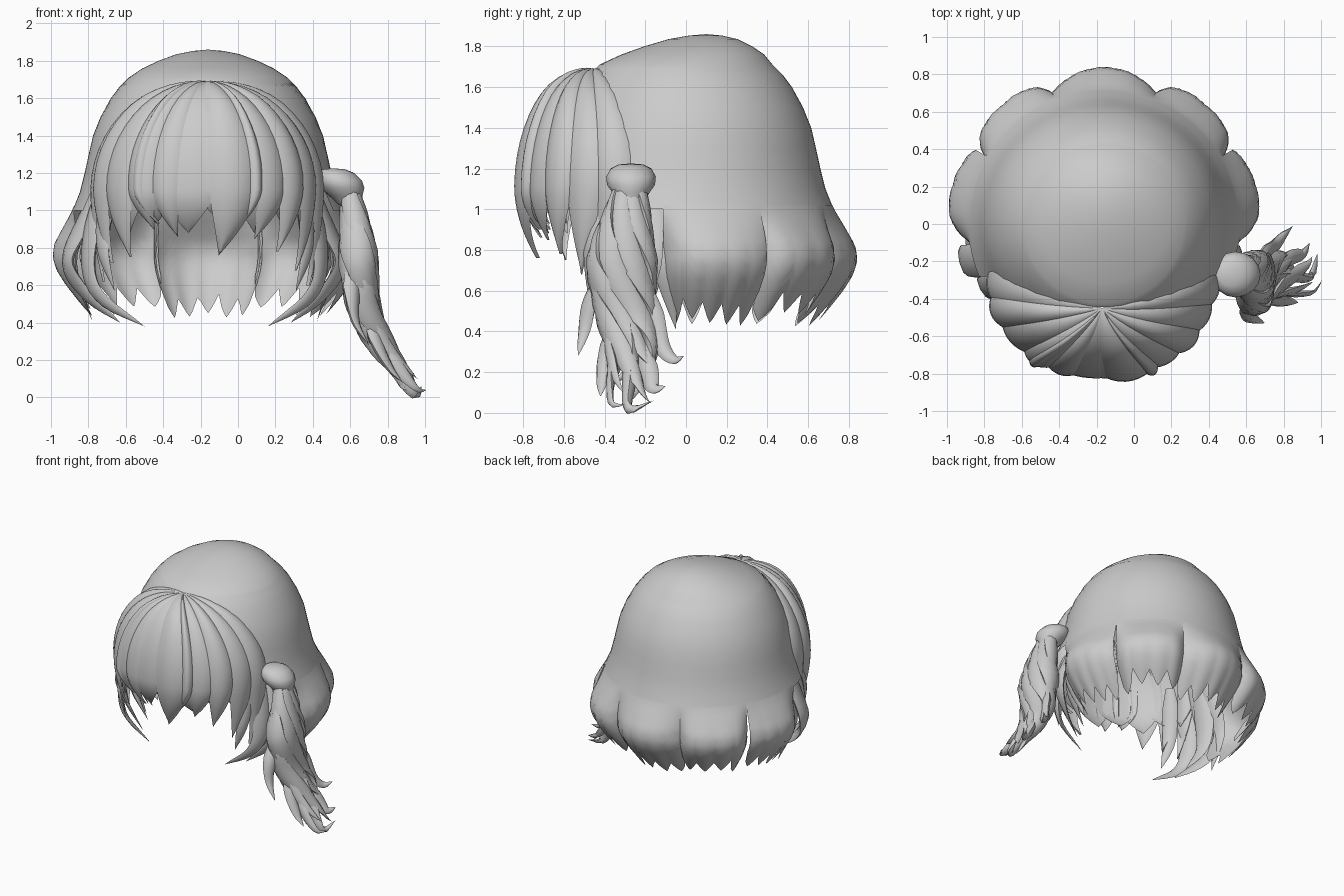
import bpy, bmesh, math, random
from math import sin, cos, pi, radians
from mathutils import Vector

random.seed(4)
if "Cube" in bpy.data.objects:
    bpy.data.objects.remove(bpy.data.objects["Cube"])

hair = bpy.data.materials.new("hair_grey")
hair.use_nodes = True
GREY = (0.6, 0.6, 0.6, 1)
hair.diffuse_color = GREY
hair.node_tree.nodes["Principled BSDF"].inputs["Base Color"].default_value = GREY

CX = -0.16  # head axis
# Head outline: (height, radius)
OUTLINE = [(1.86, 0), (1.853, .08), (1.835, .17), (1.8, .265), (1.76, .35), (1.71, .425),
           (1.69, .445), (1.66, .475), (1.6, .52), (1.5, .575), (1.4, .615), (1.3, .638),
           (1.2, .66), (1.1, .685), (1.0, .725), (.9, .785), (.82, .83), (.75, .84),
           (.68, .82), (.6, .77), (.5, .69), (.4, .6)]


def radius(z):
    for (z0, r0), (z1, r1) in zip(OUTLINE, OUTLINE[1:]):
        if z >= z1:
            return r0 + (r1 - r0) * (z0 - z) / (z0 - z1)
    return OUTLINE[-1][1]


def grid(name, rows, closed=False):
    """Skin a list of point rows into one smooth mesh object."""
    bm = bmesh.new()
    vs = [[bm.verts.new(p) for p in row] for row in rows]
    n = len(rows[0])
    for a, b in zip(vs, vs[1:]):
        for j in range(n if closed else n - 1):
            k = (j + 1) % n
            bm.faces.new((a[j], a[k], b[k], b[j]))
    bmesh.ops.remove_doubles(bm, verts=bm.verts, dist=0.0005)
    bmesh.ops.recalc_face_normals(bm, faces=bm.faces)
    me = bpy.data.meshes.new(name)
    bm.to_mesh(me)
    bm.free()
    me.materials.append(hair)
    me.shade_smooth()
    me.set_sharp_from_angle(angle=radians(50))
    ob = bpy.data.objects.new(name, me)
    bpy.context.collection.objects.link(ob)


def spline(pts, t):
    """Catmull-Rom point at t in 0..1."""
    p = [Vector(q) for q in pts]
    p = [2 * p[0] - p[1]] + p + [2 * p[-1] - p[-2]]
    f = t * (len(pts) - 1)
    i = min(int(f), len(pts) - 2)
    u = f - i
    a, b, c, d = p[i:i + 4]
    return 0.5 * (2 * b + (c - a) * u + (2 * a - 5 * b + 4 * c - d) * u * u
                  + (3 * b - a - 3 * c + d) * u ** 3)


def lock(name, pts, width, thick, outs=None, steps=18):
    """Tapered lock of hair, flat against the outward direction."""
    rows = []
    for i in range(steps + 1):
        t = i / steps
        p = spline(pts, t)
        tan = (spline(pts, min(1, t + .02)) - spline(pts, max(0, t - .02))).normalized()
        out = spline(outs, t) if outs else Vector((p.x - CX, p.y, 0))
        side = tan.cross(out).normalized()
        out = side.cross(tan)
        f = min(1, .45 + 2 * t) * (1 - t ** 2.5)
        rows.append([p + side * width * f * cos(k * pi / 4) + out * thick * f * sin(k * pi / 4)
                     for k in range(8)])
    grid(name, rows, closed=True)


# Crown: dome leaning back at the top, cut away at the front along the parting
rows = []
for z, r in OUTLINE[:15]:
    cy = max(0, z - 1.71) * .67
    edge = min(-.28, -.46 + (1.71 - z) * .31)
    a = math.asin(min(1, -edge / r)) if z < 1.71 else pi / 2
    rows.append([(CX + r * cos(th), cy + r * sin(th), z)
                 for th in (-a + (pi + 2 * a) * j / 64 for j in range(65))])
grid("crown", rows)


# Back panels: bulging lobes with a spiky hem; dips pull in the two side edges
def panel(name, start, end, dips, power, spikes, flip=False):
    cols, count = spikes * 6, 16
    tips = [random.uniform(.42, .5) for _ in range(spikes)]
    rows = []
    for i in range(count + 1):
        v = i / count
        row = []
        for j in range(cols + 1):
            s = 2 * j / cols - 1
            k = min(j // 6, spikes - 1)
            tri = abs((j - k * 6) / 3 - 1)
            hem = tips[k] + (.1 if 0 < j < cols else .17) * tri ** 1.3
            z = 1.02 + (hem - 1.02) * v
            g = min(1, max(0, (1.0 - z) / .2))
            r = radius(z) + .002 - dips[s > 0] * g * abs(s) ** power
            r -= .012 * tri * v * v
            th = radians(start + (end - start) * (s + 1) / 2)
            row.append((CX + r * cos(th) * (-1 if flip else 1), r * sin(th), z))
        rows.append(row)
    grid(name, rows)


panel("back_panel_centre", 67, 113, (.095, .095), 2, 5)
for side, flip in (("left", False), ("right", True)):
    panel(f"{side}_back_panel", 30, 69, (.09, .09), 4, 4, flip)
    panel(f"{side}_side_panel", -9, 30, (.14, .04), 2.5, 5, flip)


# Bangs: ribbons fanning from the parting over the forehead
def bang(name, phi, half, tip, lift=.02, sweep=0):
    rows, count = [], 22
    for i in range(count + 1):
        t = i / count
        q = max(0, (t - .6) / .4)
        a = min(1, t / .6) * pi / 2
        w = half * (1 - max(0, (t - .45) / .55) ** 1.7)
        row = []
        for j in range(9):
            s = j / 4 - 1
            f = radians(phi + sweep * (1 - t) * t * 4 + w * s)
            x = -.17 + .61 * sin(f) * sin(a) * (1 - .08 * q * q)
            y = -.45 + sin(a) * (.15 - .535 * cos(f)) + .1 * q * q * cos(f)
            z = 1.1 + .605 * cos(a) - (1.1 - tip) * q
            n = Vector((sin(f) * sin(a), -cos(f) * sin(a), cos(a)))
            h = lift * (1 - s * s) * min(1, t * 4) * (1 - .5 * q)
            row.append(Vector((x, y, z)) + n * (h - .015))
        rows.append(row)
    grid(name, rows)


for n in range(10):  # under layer
    bang(f"under_bang_{n + 1}", -86 + n * 19, 17, .88 + .05 * (n % 2), .008)
BANGS = [(-82, 13, .62), (-65, 12, .72), (-47, 13, .75), (-30, 10, .9), (-16, 9, .86),
         (7, 15, .76), (28, 11, .85), (43, 11, .78), (60, 12, .68), (78, 13, .6)]
for n, (phi, half, tip) in enumerate(BANGS):
    bang(f"bang_{n + 1}", phi, half, tip, .025 + .012 * (n % 2), -6 if phi < 0 else 8)
bang("raised_bang_right", -27, 5, .93, .05, -9)
bang("raised_bang_left", 17, 5, .9, .045, 9)

# Side locks, mirrored about the head axis; roots tucked under the crown
SIDE = [([(.56, -.09, 1.2), (.66, -.09, .95), (.72, -.1, .72), (.62, -.05, .41)], .1),
        ([(.55, -.19, 1.25), (.66, -.2, .95), (.75, -.2, .73), (.66, -.24, .56), (.47, -.3, .4)], .1),
        ([(.53, -.28, 1.25), (.61, -.32, .95), (.64, -.34, .7), (.57, -.38, .53), (.34, -.4, .38)], .08),
        ([(.5, -.38, 1.2), (.55, -.43, 1.0), (.56, -.47, .78), (.5, -.48, .57)], .07),
        ([(.56, -.14, 1.2), (.64, -.16, .9), (.64, -.18, .66), (.5, -.2, .44)], .09)]
for side, m in (("left", .94), ("right", -1)):
    for n, (pts, w) in enumerate(SIDE):
        lock(f"{side}_side_lock_{n + 1}", [(CX + m * x, y, z) for x, y, z in pts], w, .03)

# Ponytail knob: squashed mushroom cap
rows = []
for z, r in [(1.225, 0), (1.22, .06), (1.2, .1), (1.16, .122), (1.12, .118), (1.08, .09), (1.03, .06)]:
    rows.append([(.54 + r * cos(k * pi / 8) + (1.16 - z) * .45, -.27 + r * sin(k * pi / 8), z)
                 for k in range(16)])
grid("ponytail_knob", rows, closed=True)

# Ponytail: bold twisted locks around a slim core
CORE = [(.595, -.27, 1.12), (.63, -.3, .9), (.65, -.315, .68), (.675, -.29, .48),
        (.76, -.27, .3), (.86, -.28, .15), (.945, -.28, .02), (.98, -.16, .06)]
lock("ponytail_core", CORE, .09, .06, [(0, -1, .2)] * 2, steps=28)
ENDS = [.9, .78, .84, .7, .87, .75]
for n, end in enumerate(ENDS):
    pts, outs = [], []
    for i in range(15):
        u = i / 14
        t = u * end
        ang = 2 * pi * n / len(ENDS) + 6.5 * t
        flick = max(0, (u - .75) / .25) ** 2 * .04
        ring = (.35 + .65 * min(1, t * 4)) * (1 - .6 * t)
        d = Vector((cos(ang), sin(ang), 0))
        off = Vector((d.x * (.07 * ring + flick * .5), d.y * (.155 * ring + flick), flick * .5))
        pts.append(spline(CORE, t) + off)
        outs.append(d + Vector((0, 0, .15)))
    lock(f"ponytail_lock_{n + 1}", pts, .09, .05, outs, steps=30)

# Loose curls flicking out of the ponytail
CURLS = [[(.66, -.24, .72), (.7, -.16, .5), (.75, -.12, .33), (.8, -.06, .26), (.85, -.01, .28)],
         [(.6, -.38, .75), (.61, -.47, .55), (.63, -.5, .4), (.7, -.53, .28)],
         [(.68, -.34, .5), (.74, -.39, .3), (.81, -.41, .16), (.88, -.42, .08)],
         [(.76, -.22, .36), (.84, -.18, .2), (.9, -.16, .12), (.94, -.1, .13)]]
for n, pts in enumerate(CURLS):
    lock(f"ponytail_curl_{n + 1}", pts, .05, .03, [(0, -.3, 1), (1, -.3, .5)])
